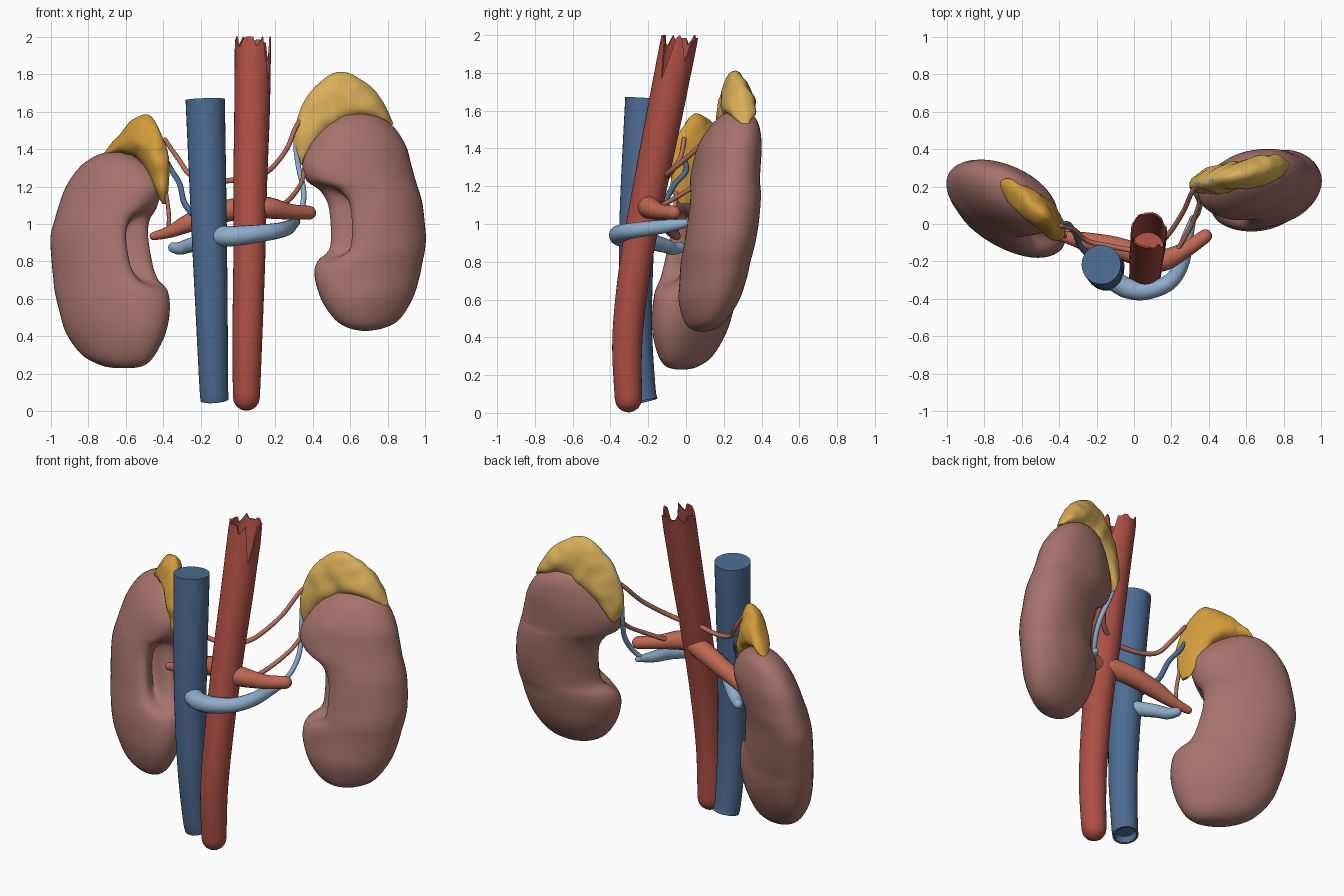
import bpy, bmesh, math, random
from mathutils import Vector, noise

random.seed(4)


def material(name, rgb):
    m = bpy.data.materials.new(name)
    m.diffuse_color = (*rgb, 1)
    return m


RED = material("aorta_red", (.42, .08, .06))
ORANGE = material("artery_orange", (.52, .14, .085))
BROWN = material("small_artery", (.45, .16, .11))
BLUE = material("vein_blue", (.075, .15, .29))
PALE = material("pale_vein", (.27, .42, .6))
FLESH = material("kidney_flesh", (.38, .17, .15))
GOLD = material("adrenal_gold", (.70, .43, .10))
AMBER = material("adrenal_amber", (.65, .33, .045))


def smooth(rows, n):
    """Catmull-Rom resampling of equal-length number rows."""
    out = []
    for i in range(len(rows) - 1):
        a, b, c, d = (rows[max(i - 1, 0)], rows[i], rows[i + 1],
                      rows[min(i + 2, len(rows) - 1)])
        for j in range(n):
            t = j / n
            out.append([.5 * (2 * q + (r - p) * t + (2 * p - 5 * q + 4 * r - s) * t * t
                              + (3 * q - p - 3 * r + s) * t ** 3)
                        for p, q, r, s in zip(a, b, c, d)])
    return out + [list(rows[-1])]


def loft(name, rings, mat, angle=40):
    bm = bmesh.new()
    vs = [[bm.verts.new(p) for p in ring] for ring in rings]
    n = len(rings[0])
    for a, b in zip(vs, vs[1:]):
        for i in range(n):
            k = (i + 1) % n
            bm.faces.new((a[i], a[k], b[k], b[i]))
    bm.faces.new(vs[0])
    bm.faces.new(vs[-1])
    bmesh.ops.recalc_face_normals(bm, faces=bm.faces)
    me = bpy.data.meshes.new(name)
    bm.to_mesh(me)
    bm.free()
    me.materials.append(mat)
    ob = bpy.data.objects.new(name, me)
    bpy.context.collection.objects.link(ob)
    bpy.ops.object.select_all(action='DESELECT')
    ob.select_set(True)
    bpy.context.view_layer.objects.active = ob
    bpy.ops.object.shade_smooth_by_angle(angle=math.radians(angle))
    return ob


def tube(name, pts, mat, ends=("round", "round"), sides=16, n=6):
    """Tapered vessel through (x, y, z, radius); ends are round, flat, hollow or torn."""
    rows = smooth(pts, n)
    P = [Vector(r[:3]) for r in rows]
    T = [(P[min(i + 1, len(P) - 1)] - P[max(i - 1, 0)]).normalized() for i in range(len(P))]
    # carry one side vector along the path so the rings never twist
    U = [T[0].cross(Vector((0, 1, 0)) if abs(T[0].y) < .8 else Vector((0, 0, 1))).normalized()]
    for t in T[1:]:
        U.append((U[-1] - t * U[-1].dot(t)).normalized())

    def ring(i, off=0, scale=1):
        v, r = T[i].cross(U[i]), rows[i][3]
        return [P[i] + T[i] * off * r + (U[i] * math.cos(a) + v * math.sin(a)) * r * scale
                for a in (2 * math.pi * k / sides for k in range(sides))]

    def end(i, sgn, kind):
        if kind == "round":
            return [ring(i, sgn * math.sin(a), math.cos(a)) for a in (.4, .8, 1.2, 1.5)]
        if kind == "hollow":
            return [ring(i, 0, .85), ring(i, -sgn * .6, .8)]
        if kind == "torn":
            return [ring(i, 0, .9), ring(i, -5 * sgn, .88)]
        return []

    body = [ring(i) for i in range(len(P))]
    tail = end(len(P) - 1, 1, ends[1])
    if ends[1] == "torn":
        # ragged rim with two deep tears, outer and inner edge move together
        tears = {12: .12, 13: .23, 14: .14, 18: .1, 19: .14}
        body = body[:-4] + body[-1:]
        for k in range(sides):
            z = 2 - tears.get(k, random.choice((0, .015, .03, .05)))
            for r in (body[-1], tail[0]):
                r[k].y += (z - r[k].z) * .19
                r[k].z = z
    return loft(name, end(0, -1, ends[0])[::-1] + body + tail, mat)


def kidney(name, side, rows, slope, thick):
    """Bean from level sections: z, medial |x|, lateral |x|, centre y, depth, hilum groove."""
    rings = []
    for z, xm, xl, cy, d, g in smooth(rows, 4):
        cx, h, ring = (xm + xl) / 2, abs(xl - xm) / 2, []
        for k in range(48):
            t = 2 * math.pi * k / 48
            f = 1 - g * math.exp(-((t - math.pi - .5) / .38) ** 2)
            x = cx + h * f * math.cos(t)
            y = cy + thick * abs(d) * f * math.sin(t) + slope * (x - .67)
            p = Vector((side * x, y, z))
            w = .006 * noise.noise(p * 5) * min(1, abs(d) / .1)
            ring.append(p + Vector((side * math.cos(t), math.sin(t), 0)) * w)
        rings.append(ring)
    loft(name, rings, FLESH, 60)


def adrenal(name, side, rows, y0, slope, mat):
    """Cap draped over a kidney: lower |x|,z, upper |x|,z, half thickness."""
    rings = []
    for xl, zl, xu, zu, th in smooth(rows, 5):
        lo, up = Vector((xl, 0, zl)), Vector((xu, 0, zu))
        mid, ax, ring = (lo + up) / 2, (up - lo) / 2, []
        for k in range(28):
            u = 2 * math.pi * k / 28
            p = mid + ax * math.cos(u)
            p.y = y0 + slope * (p.x - .55) + th * math.sin(u) * (1 - .3 * math.cos(u))
            p.y += .016 * noise.noise(p * 14) * min(1, th / .04)
            p.z += .008 * noise.noise(p * 11)
            p.x *= side
            ring.append(p)
        rings.append(ring)
    loft(name, rings, mat, 60)


# Kidneys
kidney("left_kidney", 1, [
    (.43, .66, .70, .085, .015, 0), (.445, .59, .78, .09, .06, 0),
    (.49, .52, .86, .1, .10, 0), (.60, .445, .93, .12, .145, 0),
    (.72, .41, .97, .14, .16, 0), (.80, .42, .985, .15, .165, .1),
    (.86, .475, .995, .16, .168, .42), (.95, .485, 1.0, .175, .17, .52),
    (1.10, .475, .985, .195, .17, .5), (1.18, .43, .965, .205, .168, .3),
    (1.23, .365, .95, .21, .165, .05), (1.32, .345, .925, .225, .16, 0),
    (1.42, .385, .895, .24, .15, 0), (1.52, .46, .83, .265, .115, 0),
    (1.58, .53, .75, .28, .07, 0), (1.60, .60, .67, .285, .02, 0)], .18, 1.08)
kidney("right_kidney", -1, [
    (.23, .57, .65, 0, .02, 0), (.245, .50, .73, 0, .065, 0),
    (.30, .44, .83, .01, .11, 0), (.42, .385, .915, .025, .15, 0),
    (.55, .365, .96, .04, .165, 0), (.65, .375, .98, .05, .165, .05),
    (.71, .42, .985, .06, .165, .3), (.80, .45, .995, .075, .165, .5),
    (.93, .47, 1.0, .095, .165, .5), (1.02, .465, .98, .115, .165, .35),
    (1.09, .43, .96, .13, .16, .1), (1.20, .41, .92, .15, .15, 0),
    (1.30, .47, .85, .17, .12, 0), (1.36, .55, .77, .185, .08, 0),
    (1.39, .64, .68, .19, .02, 0)], .37, 1.12)

# Adrenal glands
adrenal("left_adrenal_gland", 1, [
    (.345, 1.31, .325, 1.33, .02), (.39, 1.37, .295, 1.42, .05),
    (.46, 1.45, .325, 1.59, .07), (.54, 1.51, .41, 1.73, .075),
    (.60, 1.545, .53, 1.81, .075), (.68, 1.56, .67, 1.765, .075),
    (.76, 1.55, .775, 1.65, .06), (.81, 1.53, .83, 1.53, .025)], .26, .2, GOLD)
adrenal("right_adrenal_gland", -1, [
    (.405, 1.11, .385, 1.11, .025), (.44, 1.18, .37, 1.2, .065),
    (.475, 1.26, .37, 1.36, .09), (.51, 1.32, .415, 1.49, .095),
    (.55, 1.36, .475, 1.58, .09), (.60, 1.375, .56, 1.56, .085),
    (.66, 1.38, .65, 1.46, .065), (.70, 1.37, .715, 1.38, .025)], .095, .7, AMBER)

# Great vessels
tube("aorta", [
    (.045, -.305, .075, .072), (.05, -.31, .4, .08), (.06, -.265, .8, .085),
    (.065, -.19, 1.2, .09), (.075, -.11, 1.6, .095), (.08, -.035, 1.98, .097)],
    RED, ("round", "torn"), 32)
tube("vena_cava", [
    (-.125, -.225, .06, .075), (-.13, -.24, .15, .077), (-.14, -.265, .5, .085),
    (-.155, -.258, 1.0, .095), (-.175, -.217, 1.665, .105)], BLUE, ("hollow", "flat"), 32)

# Renal arteries and veins
tube("left_renal_artery", [
    (.08, -.2, 1.09, .06), (.17, -.19, 1.085, .057), (.28, -.135, 1.065, .042),
    (.38, -.065, 1.06, .037)], ORANGE)
tube("right_renal_artery", [
    (.04, -.17, 1.09, .06), (-.1, -.125, 1.06, .057), (-.25, -.095, 1.01, .05),
    (-.36, -.07, .96, .033), (-.45, -.05, .935, .022)], ORANGE)
tube("left_renal_vein", [
    (-.11, -.3, .935, .055), (-.03, -.345, .935, .054), (.07, -.355, .945, .049),
    (.19, -.31, .96, .043), (.255, -.21, .975, .04), (.28, -.09, .99, .034),
    (.315, .03, 1.01, .018)], PALE)
tube("right_renal_vein", [
    (-.17, -.2, .91, .045), (-.26, -.11, .885, .038), (-.31, -.07, .87, .034),
    (-.345, -.03, .875, .028)], PALE)

# Fine adrenal branches
tube("left_upper_adrenal_artery", [
    (.08, -.12, 1.25, .015), (.17, -.07, 1.29, .014), (.26, .06, 1.4, .013),
    (.31, .17, 1.52, .013), (.36, .22, 1.58, .012)], BROWN, sides=10)
tube("left_lower_adrenal_artery", [
    (.23, -.14, 1.09, .014), (.30, -.02, 1.16, .013), (.345, .1, 1.24, .012),
    (.36, .2, 1.35, .012)], BROWN, sides=10)
tube("right_upper_adrenal_artery", [
    (.04, -.15, 1.24, .015), (-.12, -.12, 1.23, .014), (-.25, -.09, 1.26, .014),
    (-.32, -.03, 1.35, .013), (-.39, -.01, 1.45, .012)], BROWN, sides=10)
tube("right_lower_adrenal_artery", [
    (-.37, -.065, .96, .012), (-.37, -.06, 1.06, .011), (-.385, -.05, 1.17, .011)],
    BROWN, sides=10)
tube("left_adrenal_vein", [
    (.3, .0, 1.0, .014), (.34, .06, 1.08, .015), (.35, .12, 1.18, .015),
    (.32, .18, 1.32, .014), (.31, .205, 1.44, .013), (.345, .22, 1.61, .013),
    (.42, .235, 1.73, .01)], PALE, sides=10)
tube("right_adrenal_vein", [
    (-.22, -.19, 1.03, .017), (-.285, -.12, 1.11, .016), (-.31, -.06, 1.21, .015),
    (-.35, .0, 1.28, .014), (-.39, -.01, 1.35, .013)], BLUE, sides=10)
